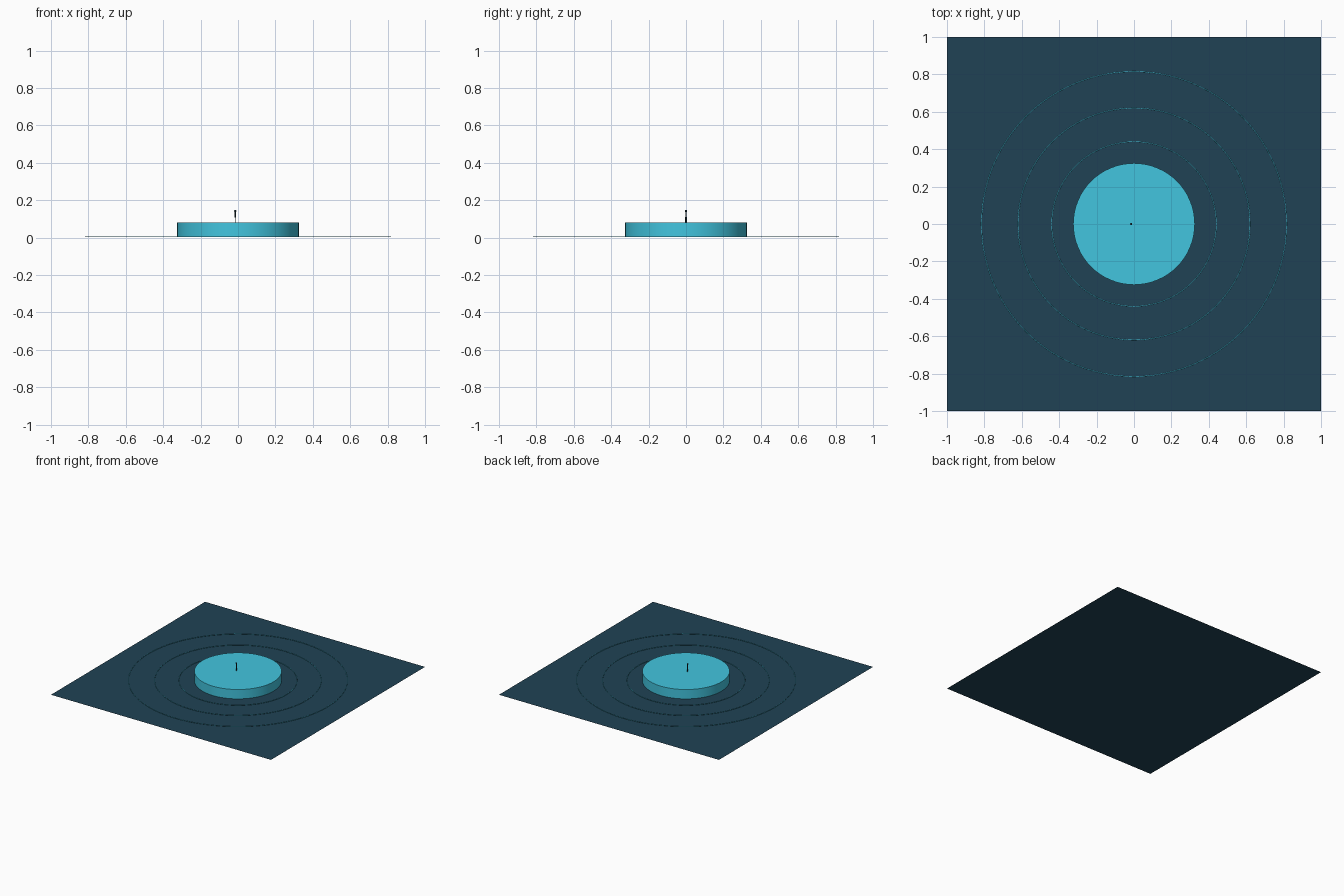
import bpy

if "Cube" in bpy.data.objects:
    bpy.data.objects.remove(bpy.data.objects["Cube"])


def material(name, color):
    m = bpy.data.materials.new(name)
    m.diffuse_color = color
    m.use_nodes = True
    m.node_tree.nodes["Principled BSDF"].inputs["Base Color"].default_value = m.diffuse_color
    return m


deep = material("deep_blue", (0.014, 0.055, 0.09, 1))
cyan = material("cyan", (0.055, 0.56, 0.74, 1))
dark = material("dark_ink", (0.01, 0.03, 0.04, 1))


def finish(name, mat, smooth=True):
    ob = bpy.context.object
    ob.name = name
    ob.data.materials.append(mat)
    if smooth:
        bpy.ops.object.shade_smooth_by_angle()
    return ob


def cylinder(name, mat, r, x, z0, z1, sides):
    bpy.ops.mesh.primitive_cylinder_add(vertices=sides, radius=r, depth=z1 - z0,
                                        location=(x, 0, (z0 + z1) / 2))
    return finish(name, mat)


# Flat square floor
bpy.ops.mesh.primitive_plane_add(size=2, location=(0, 0, 0.001))
finish("floor_plane", deep, False)
bpy.context.object.location.z = 0

# Raised central disc
cylinder("center_disc", cyan, 0.325, 0, 0.003, 0.08, 64)

# Hairline ripple rings around the disc
for i, radius in enumerate((0.44, 0.62, 0.815)):
    bpy.ops.mesh.primitive_torus_add(major_radius=radius, minor_radius=0.002,
                                     major_segments=96, minor_segments=8,
                                     location=(0, 0, 0.005))
    finish(f"ripple_ring_{i + 1}", cyan)

# Tiny standing figure on the disc
FX = -0.015
for side, y in (("left", -0.003), ("right", 0.003)):
    bpy.ops.mesh.primitive_cylinder_add(vertices=8, radius=0.0018, depth=0.03,
                                        location=(FX, y, 0.095))
    finish(f"figure_leg_{side}", dark)
cylinder("figure_body", dark, 0.004, FX, 0.108, 0.137, 12)
bpy.ops.mesh.primitive_uv_sphere_add(segments=12, ring_count=8, radius=0.006,
                                     location=(FX, 0, 0.142))
finish("figure_head", dark)
